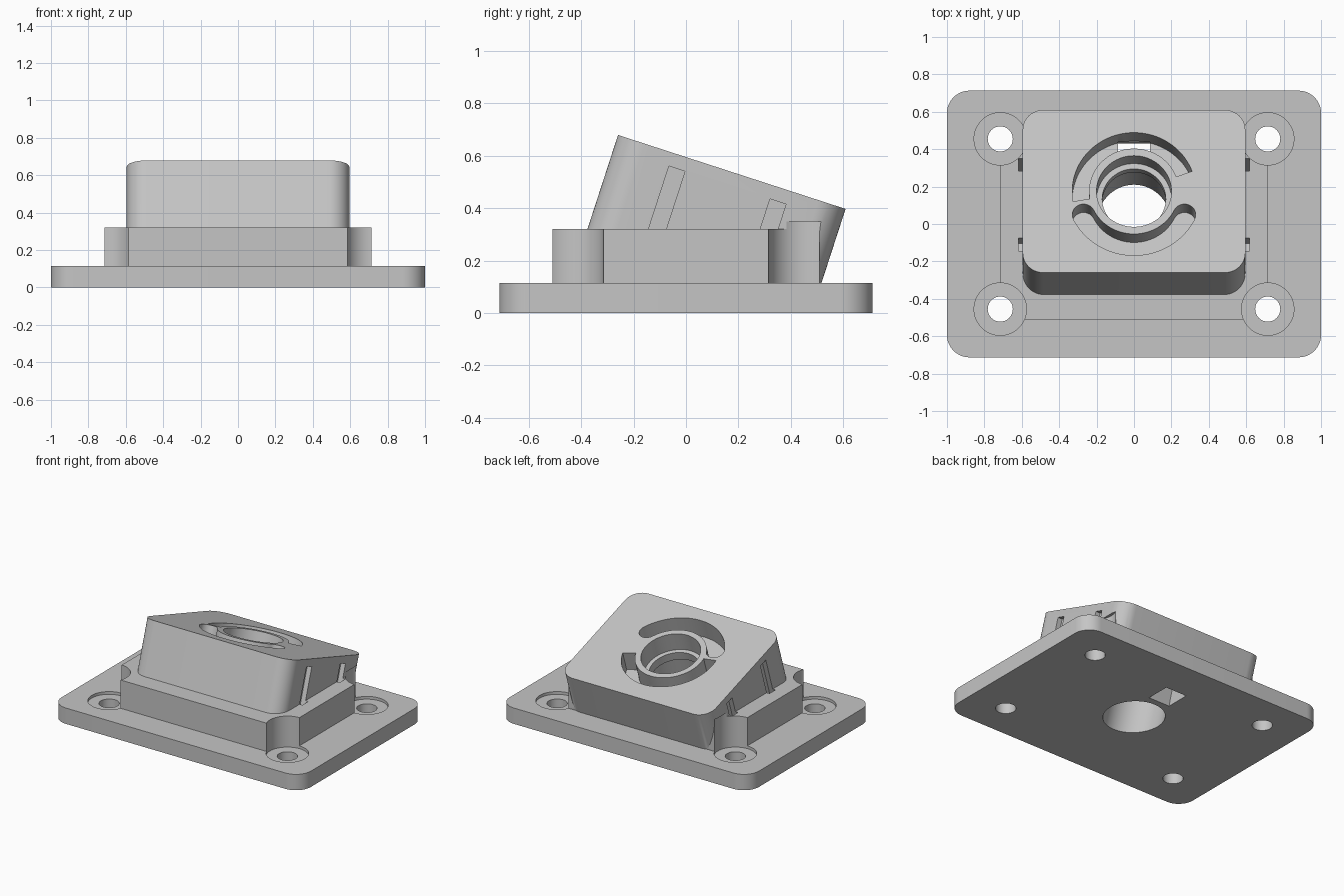
import bpy, bmesh
from math import cos, sin, pi, radians
from mathutils import Matrix, Vector

if "Cube" in bpy.data.objects:
    bpy.data.objects.remove(bpy.data.objects["Cube"], do_unlink=True)

TILT = Matrix.Rotation(radians(-18), 4, 'X')   # frame of the sloping head
FLAT = Matrix.Identity(4)
SIDEWAYS = Matrix(((0, 0, 1, 0), (1, 0, 0, 0), (0, 1, 0, 0), (0, 0, 0, 1)))

grey = bpy.data.materials.new("light grey")
grey.use_nodes = True
grey.diffuse_color = (0.56, 0.56, 0.56, 1)
grey.node_tree.nodes["Principled BSDF"].inputs["Base Color"].default_value = grey.diffuse_color


def arc(cx, cy, r, a0, a1, n):
    """Points along an arc, angles in degrees."""
    steps = [radians(a0 + (a1 - a0) * i / n) for i in range(n + 1)]
    return [(cx + r * cos(a), cy + r * sin(a)) for a in steps]


def circle(r, cx=0, cy=0, n=64):
    return arc(cx, cy, r, 0, 360, n)[:-1]


def rounded_rect(hx, hy, r):
    pts = []
    for k, (sx, sy) in enumerate(((1, 1), (-1, 1), (-1, -1), (1, -1))):
        pts += arc(sx * (hx - r), sy * (hy - r), r, 90 * k, 90 * k + 90, 12)
    return pts


def rect(x0, x1, y0, y1):
    return [(x0, y0), (x1, y0), (x1, y1), (x0, y1)]


def prism(name, outline, z0, z1, frame=FLAT, floor=None):
    """Extrude an outline; optionally trim it flat at a floor height."""
    bm = bmesh.new()
    face = bm.faces.new([bm.verts.new((x, y, z0)) for x, y in outline])
    new = bmesh.ops.extrude_face_region(bm, geom=[face])["geom"]
    bmesh.ops.translate(bm, vec=(0, 0, z1 - z0),
                        verts=[g for g in new if isinstance(g, bmesh.types.BMVert)])
    bm.transform(frame)
    if floor is not None:
        bmesh.ops.bisect_plane(bm, geom=bm.verts[:] + bm.edges[:] + bm.faces[:],
                               plane_co=Vector((0, 0, floor)), plane_no=Vector((0, 0, 1)),
                               clear_inner=True)
        bmesh.ops.holes_fill(bm, edges=[e for e in bm.edges if e.is_boundary], sides=0)
    bmesh.ops.recalc_face_normals(bm, faces=bm.faces[:])
    mesh = bpy.data.meshes.new(name)
    bm.to_mesh(mesh)
    bm.free()
    mesh.materials.append(grey)
    obj = bpy.data.objects.new(name, mesh)
    bpy.context.collection.objects.link(obj)
    return obj


def combine(body, tool, operation):
    mod = body.modifiers.new(operation, 'BOOLEAN')
    mod.operation, mod.solver, mod.object = operation, 'EXACT', tool
    bpy.context.view_layer.objects.active = body
    bpy.ops.object.modifier_apply(modifier=mod.name)
    bpy.data.objects.remove(tool, do_unlink=True)


# Solid parts: flange, housing and tilted head
body = prism("angled_mount", rounded_rect(1.0, 0.713, 0.12), 0, 0.115)
combine(body, prism("housing", rect(-0.713, 0.713, -0.51, 0.51), 0.05, 0.32), 'UNION')
combine(body, prism("tilted_head", rounded_rect(0.595, 0.457, 0.11), -0.2, 0.566, TILT, 0.07), 'UNION')

cutters = []

# Screw holes with shallow round pockets that bite into the housing corners
for sx in (-1, 1):
    for sy in (-1, 1):
        cutters.append(prism("screw_pocket", circle(0.14, sx * 0.715, sy * 0.455), 0.095, 0.35))
        cutters.append(prism("screw_hole", circle(0.067, sx * 0.715, sy * 0.455, 40), -0.1, 0.2))

# Central bore with an inner lip
for r, z0, z1 in ((0.2, 0.43, 0.7), (0.17, 0.3, 0.5), (0.2, -0.15, 0.37)):
    cutters.append(prism("bore", circle(r), z0, z1, TILT))

# Curved channels around the bore: square ends behind, round ends in front
back = arc(0, 0, 0.33, 20, 190, 48) + arc(0, 0, 0.24, 190, 20, 48)
cutters.append(prism("back_channel", back, 0.42, 0.7, TILT))
A, B, MID, HALF = 206, 334, 0.30, 0.06
ends = [(MID * cos(radians(a)), MID * sin(radians(a))) for a in (A, B)]
front = (arc(0, 0, MID + HALF, A, B, 40)
         + arc(*ends[1], HALF, B, B + 180, 12)[1:-1]
         + arc(0, 0, MID - HALF, B, A, 40)
         + arc(*ends[0], HALF, A - 180, A, 12)[1:-1])
cutters.append(prism("front_channel", front, 0.42, 0.7, TILT))

# Tapered passage from the underside into the back channel
passage = [(0.25, -0.02), (0.43, -0.02), (0.44, 0.34), (0.36, 0.36)]
cutters.append(prism("wire_passage", passage, -0.085, 0.085, SIDEWAYS))

# Latch slots in both flanks
for s in (-1, 1):
    for v in (-0.203, 0.203):
        x0, x1 = sorted((s * 0.56, s * 0.617))
        cutters.append(prism("latch_slot", rect(x0, x1, v - 0.032, v + 0.032), 0.19, 0.513, TILT))

for cutter in cutters:
    combine(body, cutter, 'DIFFERENCE')

bpy.ops.object.select_all(action='DESELECT')
body.select_set(True)
bpy.context.view_layer.objects.active = body
bpy.ops.object.shade_smooth_by_angle(angle=radians(30))
